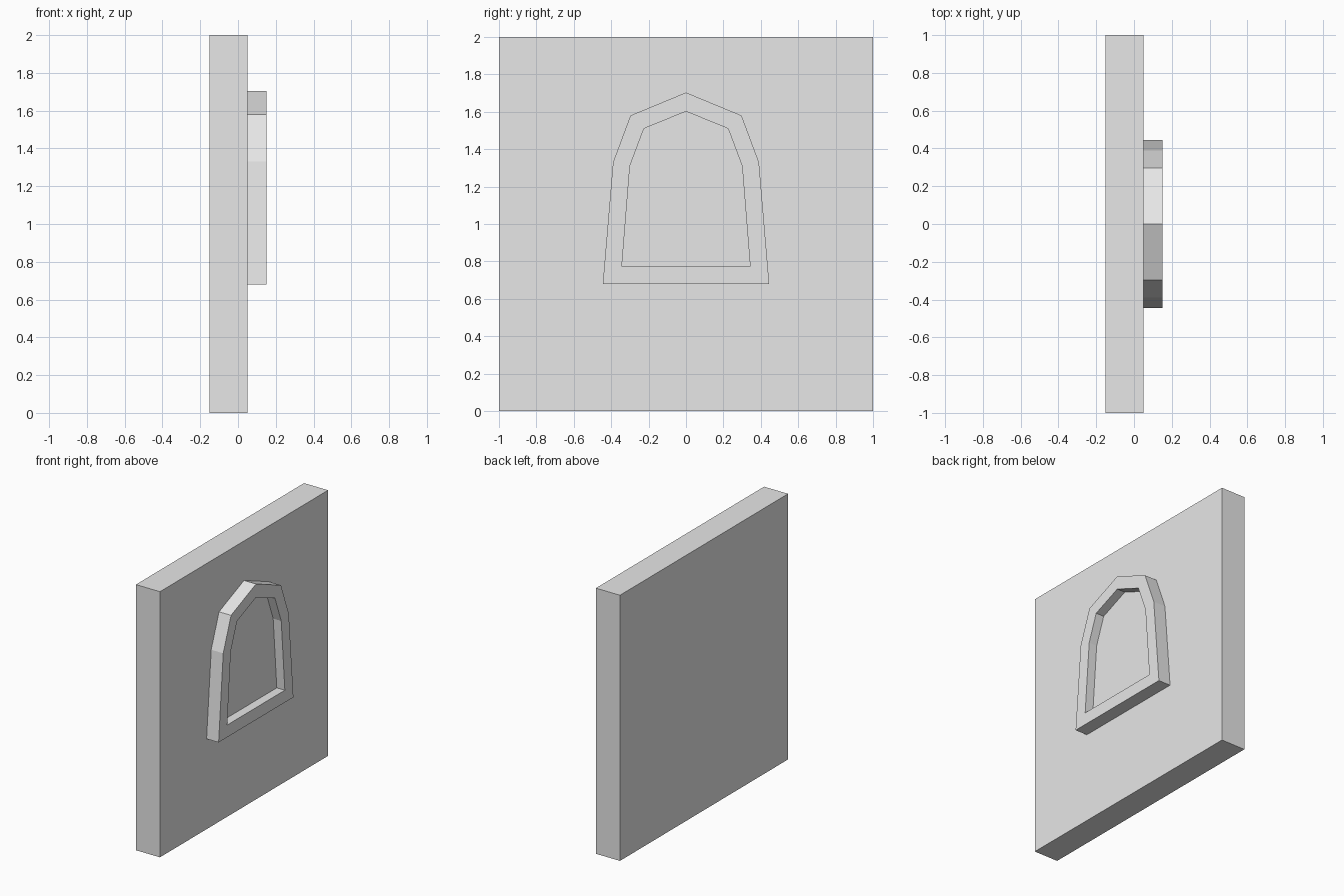
import bpy
import bmesh

cube = bpy.data.objects.get("Cube")
if cube:
    bpy.data.objects.remove(cube, do_unlink=True)

# One plain grey for everything
grey = bpy.data.materials.new("plain_grey")
grey.use_nodes = True
colour = (0.8, 0.8, 0.8, 1)
grey.diffuse_color = colour
grey.node_tree.nodes["Principled BSDF"].inputs["Base Color"].default_value = colour

WALL_FRONT, FRAME_FRONT, PANE_FRONT = 0.05, 0.15, 0.083


def mirrored(half):
    """Close a half outline (y, z), starting at the apex, across y = 0."""
    return half + [(-y, z) for y, z in reversed(half) if y > 0]


def finish(name, bm):
    bmesh.ops.recalc_face_normals(bm, faces=bm.faces)
    mesh = bpy.data.meshes.new(name)
    bm.to_mesh(mesh)
    bm.free()
    mesh.materials.append(grey)
    bpy.context.collection.objects.link(bpy.data.objects.new(name, mesh))


def loop(bm, outline, x):
    return [bm.verts.new((x, y, z)) for y, z in outline]


def bridge(bm, a, b):
    for i in range(len(a)):
        j = (i + 1) % len(a)
        bm.faces.new((a[i], a[j], b[j], b[i]))


def prism(name, outline, x0, x1):
    bm = bmesh.new()
    back, front = loop(bm, outline, x0), loop(bm, outline, x1)
    bridge(bm, back, front)
    bm.faces.new(back)
    bm.faces.new(front)
    finish(name, bm)


def ring(name, outer, inner, x0, x1):
    bm = bmesh.new()
    loops = [loop(bm, outer, x0), loop(bm, outer, x1),
             loop(bm, inner, x1), loop(bm, inner, x0)]
    for i in range(4):
        bridge(bm, loops[i], loops[(i + 1) % 4])
    finish(name, bm)


# Wall slab
prism("wall", [(-1, 0), (1, 0), (1, 2), (-1, 2)], -0.15, WALL_FRONT)

# Pointed window frame with a recessed pane
outer = mirrored([(0, 1.703), (0.297, 1.58), (0.39, 1.33), (0.445, 0.68)])
inner = mirrored([(0, 1.602), (0.225, 1.51), (0.3, 1.31), (0.343, 0.772)])
ring("window_frame", outer, inner, WALL_FRONT, FRAME_FRONT)
prism("window_pane", inner, WALL_FRONT, PANE_FRONT)
